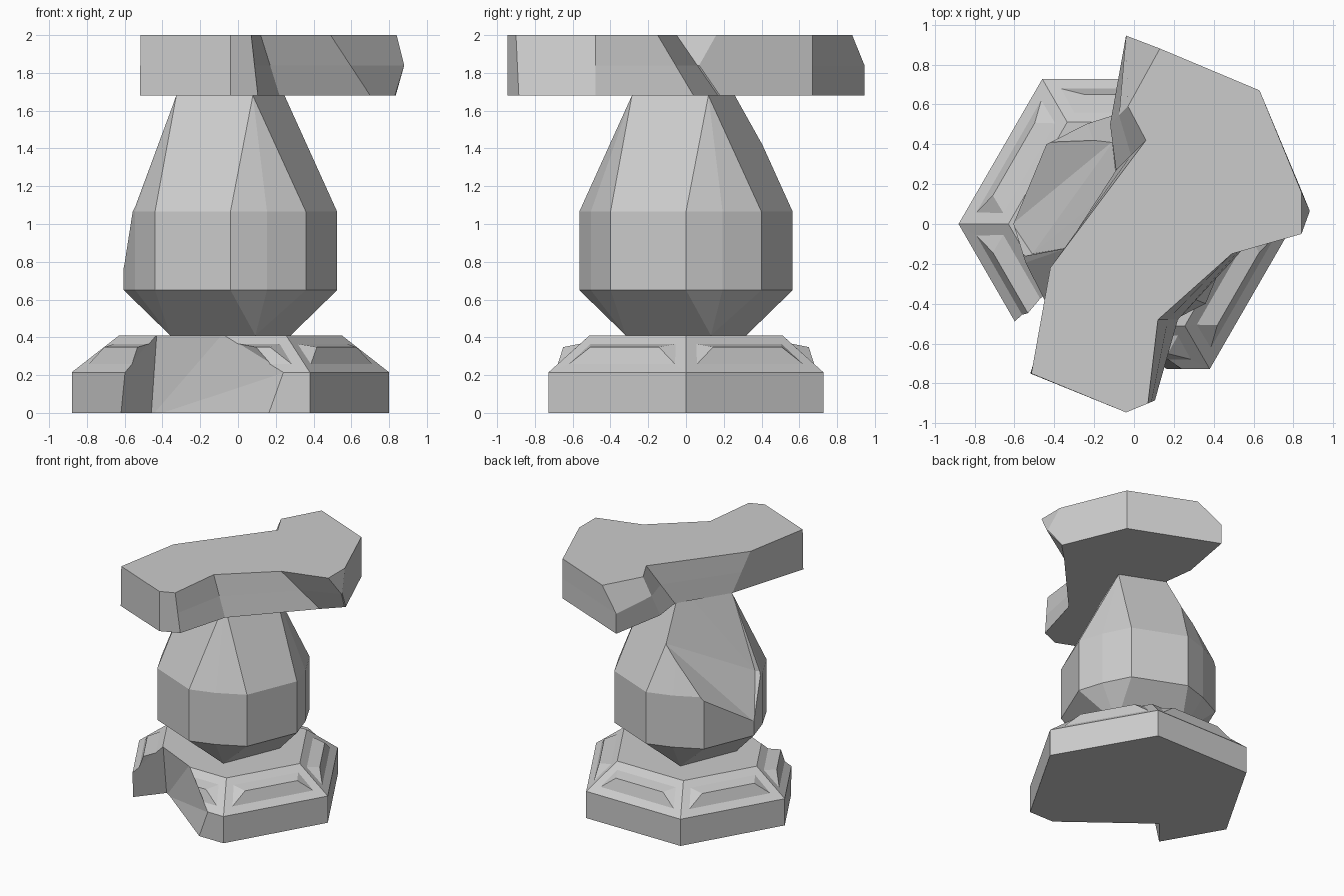
import bpy, bmesh
from math import sin, cos, radians
from mathutils import Vector

if "Cube" in bpy.data.objects:
    bpy.data.objects.remove(bpy.data.objects["Cube"])

CX = -0.04  # axis of the pedestal


def finish(name, bm):
    bmesh.ops.remove_doubles(bm, verts=bm.verts, dist=0.0005)
    bmesh.ops.recalc_face_normals(bm, faces=bm.faces)
    me = bpy.data.meshes.new(name)
    bm.to_mesh(me)
    bm.free()
    ob = bpy.data.objects.new(name, me)
    bpy.context.collection.objects.link(ob)
    return ob


def hull(name, pts):
    bm = bmesh.new()
    for p in pts:
        bm.verts.new(p)
    res = bmesh.ops.convex_hull(bm, input=bm.verts)
    loose = [g for g in res["geom_interior"] if isinstance(g, bmesh.types.BMVert)]
    bmesh.ops.delete(bm, geom=loose, context='VERTS')
    bmesh.ops.dissolve_limit(bm, angle_limit=0.01, verts=bm.verts, edges=bm.edges)
    return finish(name, bm)


def cut(ob, cutter):
    cutter.hide_render = True
    mod = ob.modifiers.new("break", 'BOOLEAN')
    mod.operation = 'DIFFERENCE'
    mod.solver = 'EXACT'
    mod.object = cutter
    bpy.context.view_layer.objects.active = ob
    bpy.ops.object.modifier_apply(modifier=mod.name)
    bpy.data.objects.remove(cutter)


def polar(r, deg, z):
    return Vector((CX + r * cos(radians(deg)), r * sin(radians(deg)), z))


# Hexagonal base: six sides, each with a raised wedge panel on the slope
bm = bmesh.new()
for k in range(6):
    a = radians(30 + 60 * k)

    def pair(apothem, half, z):
        return [bm.verts.new((CX + apothem * cos(a) - s * half * sin(a),
                              apothem * sin(a) + s * half * cos(a), z)) for s in (-1, 1)]

    foot = pair(0.7275, 0.42, 0)
    rim = pair(0.7275, 0.42, 0.215)
    low = pair(0.679, 0.325, 0.258)
    ridge = pair(0.65, 0.21, 0.348)
    high = pair(0.56, 0.26, 0.366)
    top = pair(0.511, 0.295, 0.41)
    for p, q in ((foot, rim), (rim, low), (low, ridge), (ridge, high), (high, top)):
        bm.faces.new((p[0], p[1], q[1], q[0]))
    for s in (0, 1):
        bm.faces.new((rim[s], low[s], high[s], top[s]))
        bm.faces.new((low[s], ridge[s], high[s]))
bmesh.ops.remove_doubles(bm, verts=bm.verts, dist=0.002)
for z in (0, 0.41):
    ring = [e for e in bm.edges if e.is_boundary and all(abs(v.co.z - z) < 0.001 for v in e.verts)]
    bmesh.ops.contextual_create(bm, geom=ring)
base = finish("base", bm)

# Broken-out front of the base
cut(base, hull("base_cutter", [
    (-0.46, -0.25, -0.02), (-0.63, -0.46, -0.02), (0.16, -0.73, -0.02),
    (-0.43, -0.34, 0.42), (-0.08, -0.505, 0.42), (0.25, -0.735, 0.215),
    (-0.80, -0.67, -0.02), (0.16, -1.0, -0.02), (0.26, -1.0, 0.215),
    (-0.62, -0.66, 0.55), (-0.1, -1.0, 0.55), (-0.42, -0.37, 0.55), (-0.12, -0.54, 0.55)]))

# Urn-shaped body: eight-sided belly drawn in to square ends
pts = []
for z in (0.65, 1.065):
    pts += [polar(0.565, 45 * k, z) for k in range(8)]
    pts += [polar(0.54, 21 + 90 * k, z) for k in range(4)]
for r, z in ((0.345, 0.41), (0.31, 1.68)):
    pts += [polar(r, 22.5 + 90 * k, z) for k in range(4)]
body = hull("body", pts)

# Large split down the back left of the body
cut(body, hull("body_cutter", [
    (-0.61, 0.0, 0.76), (-0.445, 0.405, 1.03), (-0.51, -0.15, 1.09),
    (-0.33, -0.12, 1.68), (-0.09, 0.27, 1.68), (-0.10, 0.42, 1.42),
    (-0.30, -0.11, 1.8), (-0.08, 0.20, 1.8),
    (-1.0, 0.1, 0.75), (-0.9, 0.9, 1.1), (-1.0, -0.3, 1.1),
    (-0.9, -0.3, 1.8), (-0.3, 0.9, 1.8), (-0.3, 0.9, 1.45)]))

# Broken capital slab: top x, y, bottom x, y, optional middle x, y
outline = [
    (-0.515, -0.75, -0.52, -0.75), (-0.04, -0.945, -0.04, -0.945),
    (0.07, -0.90, 0.105, -0.885), (0.12, -0.48, 0.22, -0.48),
    (0.49, -0.15, 0.70, 0.04), (0.84, -0.05, 0.83, 0.17, 0.88, 0.06),
    (0.84, 0.16, 0.835, 0.18, 0.88, 0.07), (0.63, 0.67, 0.63, 0.67),
    (0.13, 0.88, -0.04, 0.945, -0.04, 0.945), (-0.03, 0.59, -0.12, 0.50),
    (0.06, 0.42, -0.09, 0.27), (-0.42, -0.22, -0.33, -0.12)]
bm = bmesh.new()
rings = [[], [], []]
for row in outline:
    t, b = Vector(row[0:2]), Vector(row[2:4])
    m = Vector(row[4:6]) if len(row) > 4 else (t + b) / 2
    for ring, p, z in zip(rings, (b, m, t), (1.68, 1.84, 2.0)):
        ring.append(bm.verts.new((p.x, p.y, z)))
n = len(outline)
for lo, hi in zip(rings, rings[1:]):
    for i in range(n):
        j = (i + 1) % n
        bm.faces.new((lo[i], lo[j], hi[j], hi[i]))
bm.faces.new(rings[0])
bm.faces.new(rings[2])
finish("capital_slab", bm)
